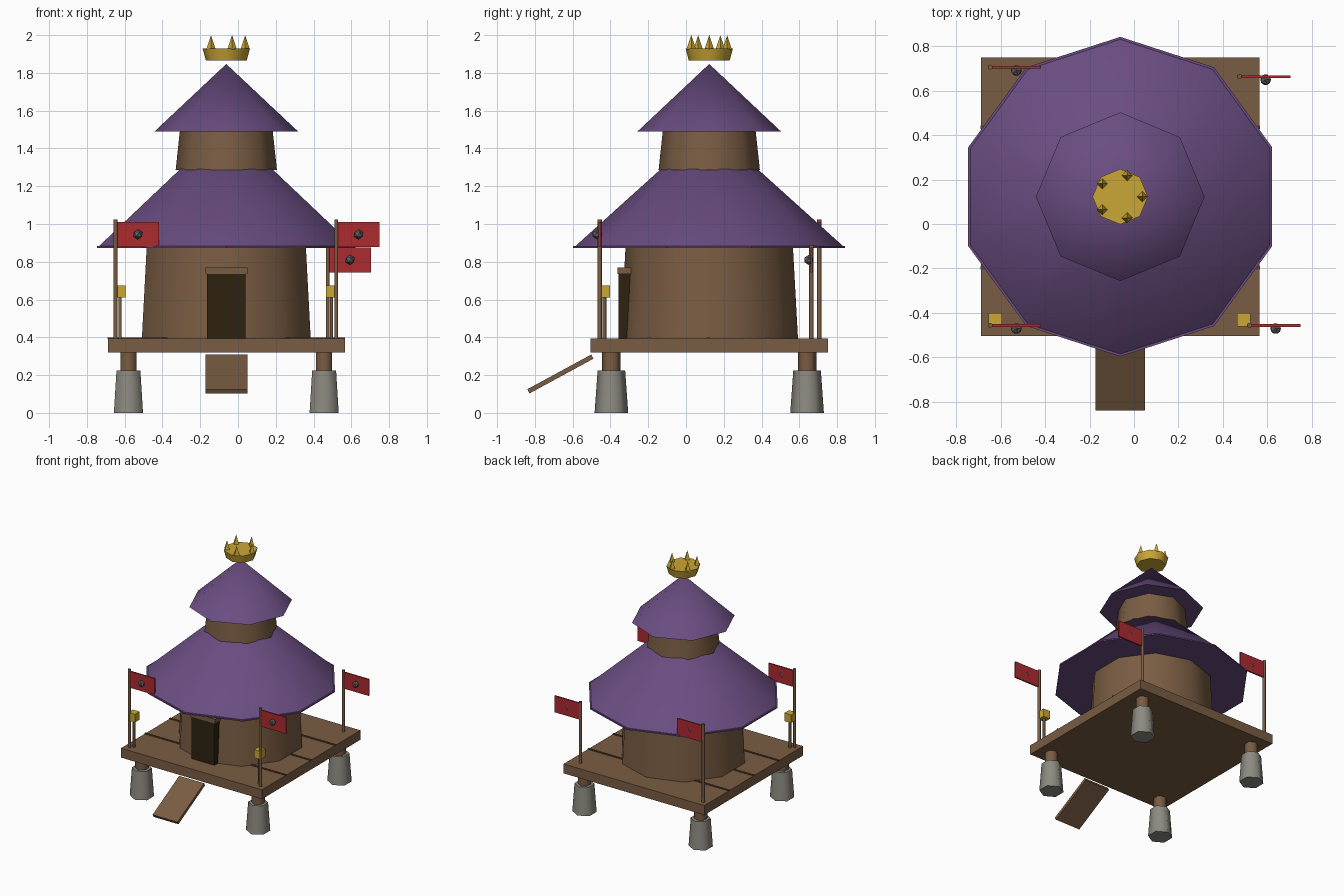
import bpy, bmesh, math
from mathutils import Matrix, Vector

if "Cube" in bpy.data.objects:
    bpy.data.objects.remove(bpy.data.objects["Cube"], do_unlink=True)

CX, CY = -0.062, 0.123      # centre of the hut
DECK = 0.395                # deck top height


def material(name, rgb):
    m = bpy.data.materials.new(name)
    m.use_nodes = True
    m.diffuse_color = (*rgb, 1)
    m.node_tree.nodes["Principled BSDF"].inputs["Base Color"].default_value = (*rgb, 1)
    return m


WOOD = material("warm wood", (0.195, 0.109, 0.056))
GROOVE = material("dark wood", (0.10, 0.055, 0.028))
PURPLE = material("purple roof", (0.144, 0.074, 0.22))
STONE = material("grey stone", (0.262, 0.254, 0.216))
GOLD = material("gold", (0.60, 0.39, 0.035))
RED = material("red cloth", (0.41, 0.024, 0.03))
DOOR = material("door brown", (0.027, 0.016, 0.005))
IRON = material("dull iron", (0.115, 0.122, 0.127))


def finish(name, bm, mat, smooth=None):
    bmesh.ops.recalc_face_normals(bm, faces=bm.faces)
    me = bpy.data.meshes.new(name)
    bm.to_mesh(me)
    bm.free()
    me.materials.append(mat)
    ob = bpy.data.objects.new(name, me)
    bpy.context.collection.objects.link(ob)
    if smooth:
        bpy.ops.object.select_all(action='DESELECT')
        ob.select_set(True)
        bpy.context.view_layer.objects.active = ob
        bpy.ops.object.shade_smooth_by_angle(angle=math.radians(smooth))
    return ob


def turned(name, x, y, profile, sides, mat, smooth=None):
    """Closed many-sided solid from (radius, height) pairs, a corner facing +y."""
    bm = bmesh.new()
    rings = []
    for r, z in profile:
        if r == 0:
            rings.append([bm.verts.new((x, y, z))] * sides)
            continue
        angles = [2 * math.pi * i / sides for i in range(sides)]
        rings.append([bm.verts.new((x + r * math.sin(a), y + r * math.cos(a), z)) for a in angles])
    for low, high in zip(rings, rings[1:]):
        for i in range(sides):
            j = (i + 1) % sides
            corners = [low[i], low[j], high[j], high[i]]
            bm.faces.new(list(dict.fromkeys(corners)))
    for ring in (rings[0], rings[-1]):
        if ring[0] is not ring[1]:
            bm.faces.new(ring)
    return finish(name, bm, mat, smooth)


def box(name, centre, size, mat, tilt=0):
    bm = bmesh.new()
    bmesh.ops.create_cube(bm, size=1)
    bm.transform(Matrix.Translation(centre) @ Matrix.Rotation(tilt, 4, 'X')
                 @ Matrix.Diagonal((*size, 1)))
    return finish(name, bm, mat)


# Stone feet and short wooden posts
for sx, sname in ((-1, "right"), (1, "left")):
    for sy, yname in ((-1, "front"), (1, "back")):
        x, y = CX + sx * 0.518, CY + sy * 0.518
        turned(f"{yname}_{sname}_foot", x, y, [(0.089, 0), (0.073, 0.225)], 6, STONE, 65)
        turned(f"{yname}_{sname}_post", x, y, [(0.049, 0.2), (0.049, 0.33)], 6, WOOD, 65)

# Deck, plank seams and ramp
box("deck", (CX, CY, 0.357), (1.255, 1.255, 0.076), WOOD)
for i in (-1, 0, 1):
    box(f"plank_seam_{i + 2}", (CX, CY - 0.004 + i * 0.316, DECK), (1.258, 0.016, 0.01), GROOVE)
box("ramp", (CX, -0.665, 0.206), (0.222, 0.385, 0.025), WOOD, math.radians(28.5))

# Lower storey
turned("lower_wall", CX, CY, [(0.47, DECK - 0.005), (0.443, 0.88)], 10, WOOD, 50)
box("door", (CX, -0.317, 0.565), (0.205, 0.08, 0.34), DOOR)
box("door_lintel", (CX, -0.322, 0.752), (0.222, 0.08, 0.036), WOOD)
turned("lower_eave", CX, CY, [(0.72, 0.873), (0.72, 0.883)], 10, PURPLE)
turned("lower_roof", CX, CY, [(0.712, 0.88), (0.255, 1.292)], 10, PURPLE, 50)

# Upper storey
turned("upper_wall", CX, CY, [(0.268, 1.287), (0.245, 1.50)], 8, WOOD, 50)
turned("upper_roof", CX, CY, [(0.38, 1.49), (0, 1.847)], 8, PURPLE, 50)

# Crown with five spikes
turned("crown_band", CX, CY, [(0.108, 1.865), (0.125, 1.928)], 8, GOLD, 50)
for i in range(5):
    a = math.tau * i / 5
    turned(f"crown_spike_{i + 1}", CX + 0.1 * math.cos(a), CY + 0.1 * math.sin(a),
           [(0.025, 1.925), (0, 2.0)], 4, GOLD)

# Flags on poles, each with a round iron boss
flags = (("front_right", -0.648, -0.457, 1.025), ("front_left", 0.52, -0.457, 1.025),
         ("back_right", -0.648, 0.706, 1.025), ("back_left", 0.475, 0.664, 0.89))
for name, x, y, top in flags:
    turned(f"{name}_flagpole", x, y, [(0.012, DECK - 0.005), (0.012, top)], 6, WOOD, 65)
    z = top - 0.08
    box(f"{name}_flag", (x + 0.12, y, z), (0.22, 0.012, 0.132), RED)
    bm = bmesh.new()
    bmesh.ops.create_icosphere(bm, subdivisions=1, radius=0.027,
                               matrix=Matrix.Translation(Vector((x + 0.118, y - 0.014, z))))
    finish(f"{name}_flag_boss", bm, IRON)

# Lanterns on thin posts at the front corners
for name, x in (("right", -0.625), ("left", 0.495)):
    turned(f"{name}_lantern_post", x, -0.432, [(0.01, DECK - 0.005), (0.01, 0.62)], 6, WOOD, 65)
    box(f"{name}_lantern", (x, -0.432, 0.643), (0.06, 0.06, 0.065), GOLD)
